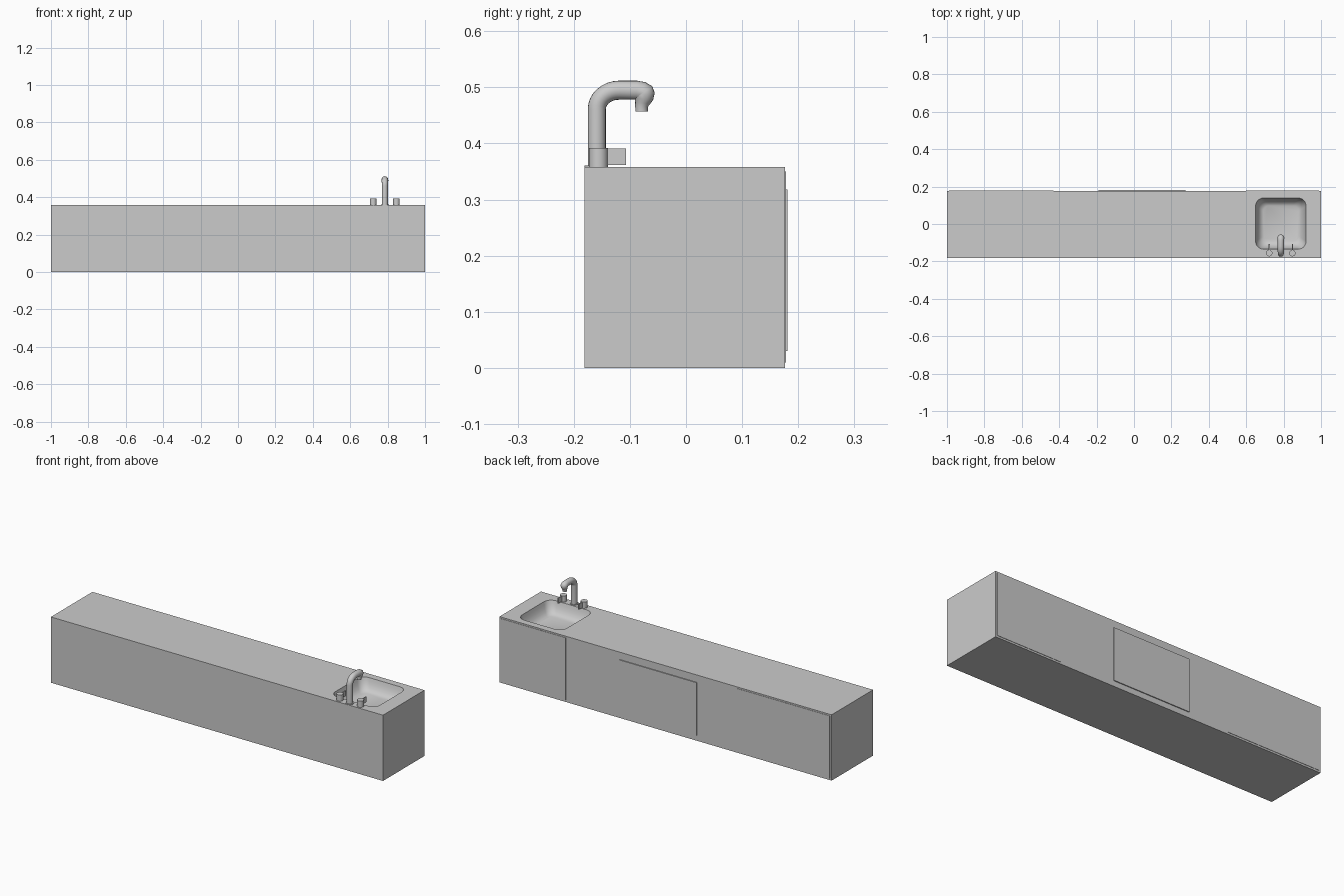
import bpy, bmesh
from math import sin, cos, pi, radians
from mathutils import Vector

if "Cube" in bpy.data.objects:
    bpy.data.objects.remove(bpy.data.objects["Cube"])

TOP = 0.358


def finish(name, bm, smooth=False):
    bmesh.ops.recalc_face_normals(bm, faces=bm.faces)
    me = bpy.data.meshes.new(name)
    bm.to_mesh(me)
    bm.free()
    ob = bpy.data.objects.new(name, me)
    bpy.context.collection.objects.link(ob)
    if smooth:
        bpy.ops.object.select_all(action='DESELECT')
        ob.select_set(True)
        bpy.context.view_layer.objects.active = ob
        bpy.ops.object.shade_smooth_by_angle(angle=radians(40))
    return ob


def box(name, x0, x1, y0, y1, z0, z1):
    bm = bmesh.new()
    bmesh.ops.create_cube(bm, size=1)
    for v in bm.verts:
        v.co = Vector((x1 if v.co.x > 0 else x0,
                       y1 if v.co.y > 0 else y0,
                       z1 if v.co.z > 0 else z0))
    return finish(name, bm)


def loft(name, rings, smooth=True):
    """Skin a list of equal-length closed rings, capping both ends."""
    bm = bmesh.new()
    rows = [[bm.verts.new(p) for p in r] for r in rings]
    n = len(rows[0])
    for a, b in zip(rows, rows[1:]):
        for i in range(n):
            j = (i + 1) % n
            bm.faces.new((a[i], a[j], b[j], b[i]))
    bm.faces.new(rows[0][::-1])
    bm.faces.new(rows[-1])
    return finish(name, bm, smooth)


def rounded_rect(cx, cy, hx, hy, r, z, n=6):
    pts = []
    for k, (sx, sy) in enumerate(((1, 1), (-1, 1), (-1, -1), (1, -1))):
        for i in range(n + 1):
            a = pi / 2 * (k + i / n)
            pts.append((cx + sx * (hx - r) + r * cos(a),
                        cy + sy * (hy - r) + r * sin(a), z))
    return pts


def disc(cx, cy, r, z, n=20):
    return [(cx + r * cos(2 * pi * i / n), cy + r * sin(2 * pi * i / n), z) for i in range(n)]


# Counter block with the basin cut into its top
counter = box("counter", -1, 1, -0.181, 0.176, 0, TOP)
basin_profile = [(0, -0.02), (0, 0), (0.004, 0.015), (0.01, 0.032),
                 (0.019, 0.048), (0.029, 0.059), (0.041, 0.065)]
cutter = loft("basin_cutter", [
    rounded_rect(0.785, 0.002, 0.135 - i, 0.137 - i, 0.043 - 0.3 * i, TOP - d)
    for i, d in basin_profile])
cutter.hide_render = True
mod = counter.modifiers.new("basin", 'BOOLEAN')
mod.object = cutter
mod.operation = 'DIFFERENCE'
mod.solver = 'EXACT'
bpy.ops.object.select_all(action='DESELECT')
counter.select_set(True)
bpy.context.view_layer.objects.active = counter
bpy.ops.object.modifier_apply(modifier="basin")
bpy.data.objects.remove(cutter)
bpy.ops.object.shade_smooth_by_angle(angle=radians(40))

# Thin panels on the back side
box("sink_panel", 0.60, 0.99, 0.17, 0.178, 0.01, 0.35)
box("end_panel", -0.99, -0.43, 0.17, 0.178, 0.01, 0.35)
box("middle_panel", -0.19, 0.275, 0.17, 0.181, 0.03, 0.318)

# Faucet: swept gooseneck, each ring is (y, z, heading angle, radius)
FX = 0.785
path = [(-0.159, TOP, 90, 0.016), (-0.159, 0.46, 90, 0.016)]
for k in range(1, 9):
    t = pi / 2 * k / 8
    path.append((-0.119 - 0.040 * cos(t), 0.461 + 0.034 * sin(t),
                 90 - 90 * k / 8, 0.016 + 0.001 * k / 8))
path += [(-0.088, 0.495, 0, 0.017), (-0.080, 0.493, -25, 0.018),
         (-0.075, 0.491, -55, 0.0185), (-0.074, 0.487, -80, 0.0185),
         (-0.075, 0.479, -95, 0.0165), (-0.077, 0.472, -95, 0.0135),
         (-0.079, 0.466, -90, 0.0115), (-0.079, 0.457, -90, 0.0112)]
rings = []
for y, z, ang, r in path:
    a = radians(ang)
    rings.append([(FX + r * cos(2 * pi * i / 20),
                   y - sin(a) * r * sin(2 * pi * i / 20),
                   z + cos(a) * r * sin(2 * pi * i / 20)) for i in range(20)])
loft("faucet", rings)
loft("faucet_base", [disc(FX, -0.16, 0.021, TOP), disc(FX, -0.16, 0.021, TOP + 0.003)])

# Tap knobs with a fin-shaped lever
for side, label in ((-1, "left"), (1, "right")):
    x = FX + side * 0.062
    loft(label + "_knob", [disc(x, -0.156, 0.017, TOP), disc(x, -0.156, 0.017, 0.392)])
    box(label + "_lever", x - 0.003, x + 0.003, -0.156, -0.107, 0.362, 0.391)
